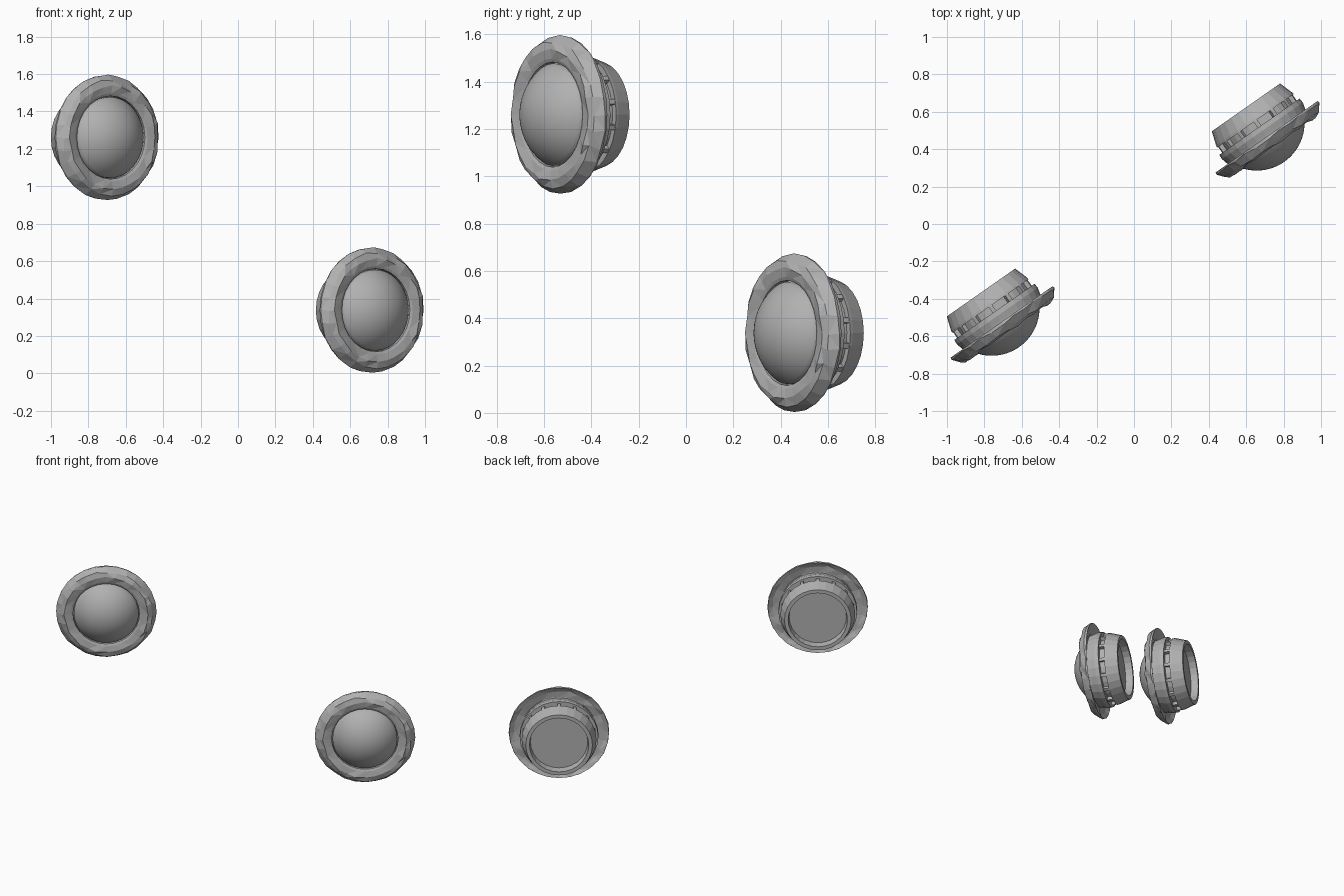
import bpy, bmesh, math, random
from mathutils import Matrix, Vector

if "Cube" in bpy.data.objects:
    bpy.data.objects.remove(bpy.data.objects["Cube"])

GREY = bpy.data.materials.new("mid grey")
GREY.diffuse_color = (0.44, 0.44, 0.44, 1)
GREY.use_nodes = True
GREY.node_tree.nodes["Principled BSDF"].inputs["Base Color"].default_value = GREY.diffuse_color

ANGLE = math.radians(35)
T = Vector((math.cos(ANGLE), math.sin(ANGLE), 0))     # sideways
N = Vector((math.sin(ANGLE), -math.cos(ANGLE), 0))    # facing direction


def frame(centre):
    m = Matrix((T, Vector((0, 0, 1)), N)).transposed().to_4x4()
    m.translation = centre
    return m


def finish(name, bm, mat, smooth=False):
    bmesh.ops.recalc_face_normals(bm, faces=bm.faces)
    me = bpy.data.meshes.new(name)
    bm.to_mesh(me)
    bm.free()
    me.materials.append(GREY)
    for p in me.polygons:
        p.use_smooth = smooth
    ob = bpy.data.objects.new(name, me)
    ob.matrix_world = mat
    bpy.context.collection.objects.link(ob)
    return ob


def lathe(name, profile, mat, seg=28, closed=False, smooth=False, rough=0.0, rough_rows=()):
    """Spin (radius, depth) points around the facing axis; rough rows get chiselled."""
    rng = random.Random(4)
    bm = bmesh.new()
    rows = []
    for k, (r, d) in enumerate(profile):
        if r == 0:
            rows.append([bm.verts.new((0, 0, d))] * seg)
            continue
        row = []
        for i in range(seg):
            j = rough if k in rough_rows else 0
            a = math.tau * (i + rng.uniform(-20, 20) * j) / seg
            rr = r + rng.uniform(-j, j) * (0.4 if r > 0.33 else 1)
            row.append(bm.verts.new((rr * math.cos(a), rr * math.sin(a), d + rng.uniform(-j, j))))
        rows.append(row)
    pairs = list(zip(rows, rows[1:])) + ([(rows[-1], rows[0])] if closed else [])
    for a, b in pairs:
        for i in range(seg):
            q = (i + 1) % seg
            loop = []
            for v in (a[i], a[q], b[q], b[i]):
                if v not in loop:
                    loop.append(v)
            bm.faces.new(loop)
    if rough:
        bmesh.ops.triangulate(bm, faces=bm.faces)
    return finish(name, bm, mat, smooth)


def posts(name, mat, count=14):
    bm = bmesh.new()
    for i in range(count):
        m = Matrix.Rotation(math.tau * (i + 0.5) / count, 4, 'Z') @ Matrix.Translation((0.234, 0, -0.062))
        bmesh.ops.create_cube(bm, size=1, matrix=m @ Matrix.Diagonal((0.026, 0.022, 0.046, 1)))
    finish(name, bm, mat)


def lamp(label, centre):
    m = frame(centre)
    # chiselled flange around the dome
    lathe(label + "_flange",
          [(0.222, 0.03), (0.222, 0.074), (0.236, 0.080), (0.278, 0.088), (0.308, 0.075),
           (0.335, 0.036), (0.333, 0.024), (0.300, 0.038), (0.255, 0.045)],
          m, closed=True, rough=0.006, rough_rows=(3, 4, 5, 7))
    # smooth dome
    rad, apex = 0.256, 0.188
    steps = 14
    top = math.asin(0.216 / rad)
    dome = [(rad * math.sin(top * k / steps), apex - rad + rad * math.cos(top * k / steps))
            for k in range(steps + 1)]
    lathe(label + "_dome", dome + [(0.216, 0.03)], m, seg=48, smooth=True)
    # collar behind the flange
    lathe(label + "_collar",
          [(0.215, 0.045), (0.250, 0.045), (0.256, 0.015), (0.264, -0.015), (0.262, -0.042),
           (0.215, -0.042)], m, closed=True)
    # recessed core seen through the gap, with its spacer posts
    lathe(label + "_core", [(0.224, -0.035), (0.224, -0.09)], m)
    posts(label + "_spacer_posts", m)
    # tapered rear ring with a sunken back plate
    lathe(label + "_rear_ring",
          [(0.205, -0.080), (0.250, -0.080), (0.247, -0.095), (0.223, -0.168),
           (0.198, -0.168), (0.190, -0.110)], m, closed=True)
    lathe(label + "_back_plate", [(0, -0.118), (0.2, -0.118)], m)


lamp("upper_lamp", Vector((-0.722, -0.504, 1.261)))
lamp("lower_lamp", Vector((0.695, 0.486, 0.338)))
